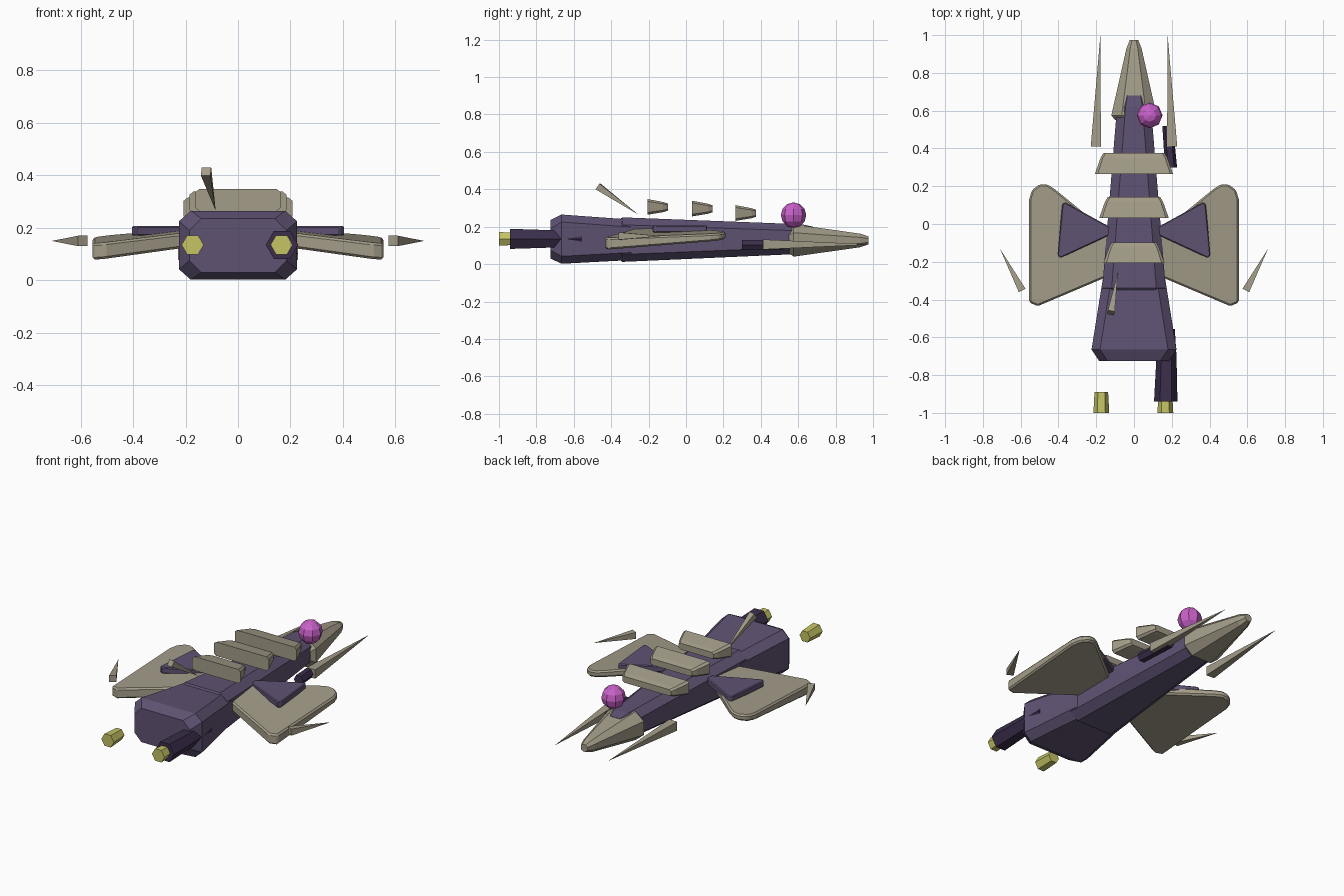
import bpy, bmesh, math
from mathutils import Vector

if "Cube" in bpy.data.objects:
    bpy.data.objects.remove(bpy.data.objects["Cube"])


def mat(name, col):
    m = bpy.data.materials.new(name)
    m.diffuse_color = (*col, 1)
    m.use_nodes = True
    m.node_tree.nodes["Principled BSDF"].inputs["Base Color"].default_value = m.diffuse_color
    return m


PURPLE = mat("hull purple", (0.115, 0.085, 0.17))
BONE = mat("bone", (0.37, 0.335, 0.25))
DARK = mat("dark violet", (0.043, 0.027, 0.07))
YELLOW = mat("glow yellow", (0.56, 0.55, 0.13))
PINK = mat("orb pink", (0.58, 0.12, 0.58))


def finish(name, bm, m, bevel=0):
    bmesh.ops.recalc_face_normals(bm, faces=bm.faces)
    me = bpy.data.meshes.new(name)
    bm.to_mesh(me)
    bm.free()
    me.materials.append(m)
    ob = bpy.data.objects.new(name, me)
    bpy.context.collection.objects.link(ob)
    if bevel:
        b = ob.modifiers.new("bevel", 'BEVEL')
        b.width, b.segments = bevel, 1
    return ob


def loft(name, rings, m, bevel=0):
    """Skin a list of equal-length rings and cap both ends."""
    bm = bmesh.new()
    vs = [[bm.verts.new(p) for p in r] for r in rings]
    n = len(vs[0])
    for a, b in zip(vs, vs[1:]):
        for i in range(n):
            j = (i + 1) % n
            bm.faces.new((a[i], a[j], b[j], b[i]))
    bm.faces.new(vs[0])
    bm.faces.new(vs[-1])
    return finish(name, bm, m, bevel)


def octagon(y, hw, z0, z1, c, d):
    """Chamfered rectangle; c = side-to-side chamfer, d = vertical chamfer."""
    half = [(hw - c, z0), (hw, z0 + d), (hw, z1 - d), (hw - c, z1)]
    return [(x, y, z) for x, z in half] + [(-x, y, z) for x, z in reversed(half)]


def spike(name, base, tip, w, m, sides=4):
    """Pointed spine with a flat base."""
    base, tip = Vector(base), Vector(tip)
    d = tip - base
    q = d.to_track_quat('Z', 'X')
    bm = bmesh.new()
    ring = []
    for i in range(sides):
        a = math.tau * (i + 0.5) / sides
        ring.append(bm.verts.new(base + q @ Vector((math.cos(a) * w, math.sin(a) * w, 0))))
    t = bm.verts.new(tip)
    for i in range(sides):
        bm.faces.new((ring[i], ring[(i + 1) % sides], t))
    bm.faces.new(ring)
    return finish(name, bm, m)


def hexrod(name, stations, m):
    """Hexagonal rod through (x, y, z, radius) stations."""
    rings = [[(x + r * math.cos(i * math.pi / 3), y, z + r * math.sin(i * math.pi / 3))
              for i in range(6)] for x, y, z, r in stations]
    return loft(name, rings, m)


# hull: wide rear block, then the long tapering body
loft("rear_hull", [octagon(-0.725, 0.185, 0.03, 0.235, 0.045, 0.045),
                   octagon(-0.665, 0.225, 0.002, 0.265, 0.045, 0.04),
                   octagon(-0.29, 0.165, 0.022, 0.238, 0.045, 0.04),
                   octagon(-0.25, 0.13, 0.045, 0.215, 0.04, 0.04)], PURPLE)
loft("front_hull", [octagon(-0.38, 0.13, 0.04, 0.22, 0.04, 0.04),
                    octagon(-0.34, 0.168, 0.012, 0.25, 0.05, 0.04),
                    octagon(0.62, 0.09, 0.055, 0.213, 0.045, 0.035),
                    octagon(0.68, 0.06, 0.08, 0.2, 0.025, 0.03)], PURPLE)

# nose cap
loft("nose", [octagon(0.55, 0.10, 0.06, 0.195, 0.04, 0.04),
              octagon(0.575, 0.12, 0.04, 0.213, 0.055, 0.045),
              octagon(0.93, 0.04, 0.09, 0.163, 0.02, 0.02),
              octagon(0.975, 0.022, 0.105, 0.148, 0.012, 0.012)], BONE)

# drooping wings with smaller fins above them
WING = [(0.12, -0.06), (0.42, 0.185), (0.46, 0.21), (0.50, 0.21), (0.54, 0.18),
        (0.555, 0.13), (0.555, -0.415), (0.51, -0.435), (0.12, -0.27)]
FIN = [(0.12, -0.02), (0.365, 0.115), (0.38, 0.105), (0.405, -0.165), (0.39, -0.18), (0.12, -0.055)]
for s, side in ((1, "right"), (-1, "left")):
    low, high = [], []
    for x, y in WING:
        mid = 0.165 - 0.105 * (x - 0.2) + 0.06 * (y + 0.1)
        t = 0.025 - 0.02 * (y + 0.1)
        low.append((s * x, y, mid - t))
        high.append((s * x, y, mid + t))
    loft("wing_" + side, [low, high], BONE, 0.009)
    loft("fin_" + side, [[(s * x, y, z) for x, y in FIN] for z in (0.17, 0.207)], PURPLE, 0.005)
    # wing tip spine and forward tusk
    spike("tip_spine_" + side, (s * 0.592, -0.352, 0.15), (s * 0.71, -0.13, 0.15), 0.028, BONE)
    spike("tusk_" + side, (s * 0.202, 0.41, 0.105), (s * 0.178, 1.0, 0.105), 0.038, BONE)

# floating back plates, narrowing toward the front
for i, (y, hw, z) in enumerate([(0.265, 0.207, 0.273), (0.032, 0.184, 0.297), (-0.207, 0.162, 0.306)]):
    loft("back_plate_%d" % (i + 1),
         [octagon(y, hw, z - 0.042, z + 0.042, 0.015, 0.012),
          octagon(y + 0.085, hw - 0.03, z - 0.028, z + 0.026, 0.012, 0.01),
          octagon(y + 0.11, hw - 0.045, z - 0.02, z + 0.018, 0.012, 0.008)], BONE)

# rear antenna spine
spike("antenna", (-0.122, -0.47, 0.415), (-0.085, -0.255, 0.265), 0.026, BONE)

# single engine tube, its glow and the loose left glow
hexrod("engine_tube", [(0.168, -0.94, 0.135, 0.062), (0.172, -0.7, 0.135, 0.053),
                       (0.198, -0.555, 0.135, 0.018)], DARK)
hexrod("engine_glow_right", [(0.166, -1.0, 0.135, 0.042), (0.166, -0.93, 0.135, 0.038)], YELLOW)
hexrod("engine_glow_left", [(-0.173, -1.0, 0.135, 0.042), (-0.173, -0.89, 0.135, 0.036)], YELLOW)

# side cannon
hexrod("side_cannon", [(0.196, 0.30, 0.102, 0.032), (0.178, 0.52, 0.102, 0.028)], DARK)

# faceted orb
bm = bmesh.new()
bmesh.ops.create_uvsphere(bm, u_segments=8, v_segments=6, radius=0.068)
bmesh.ops.translate(bm, verts=bm.verts, vec=(0.083, 0.575, 0.262))
finish("orb", bm, PINK)
